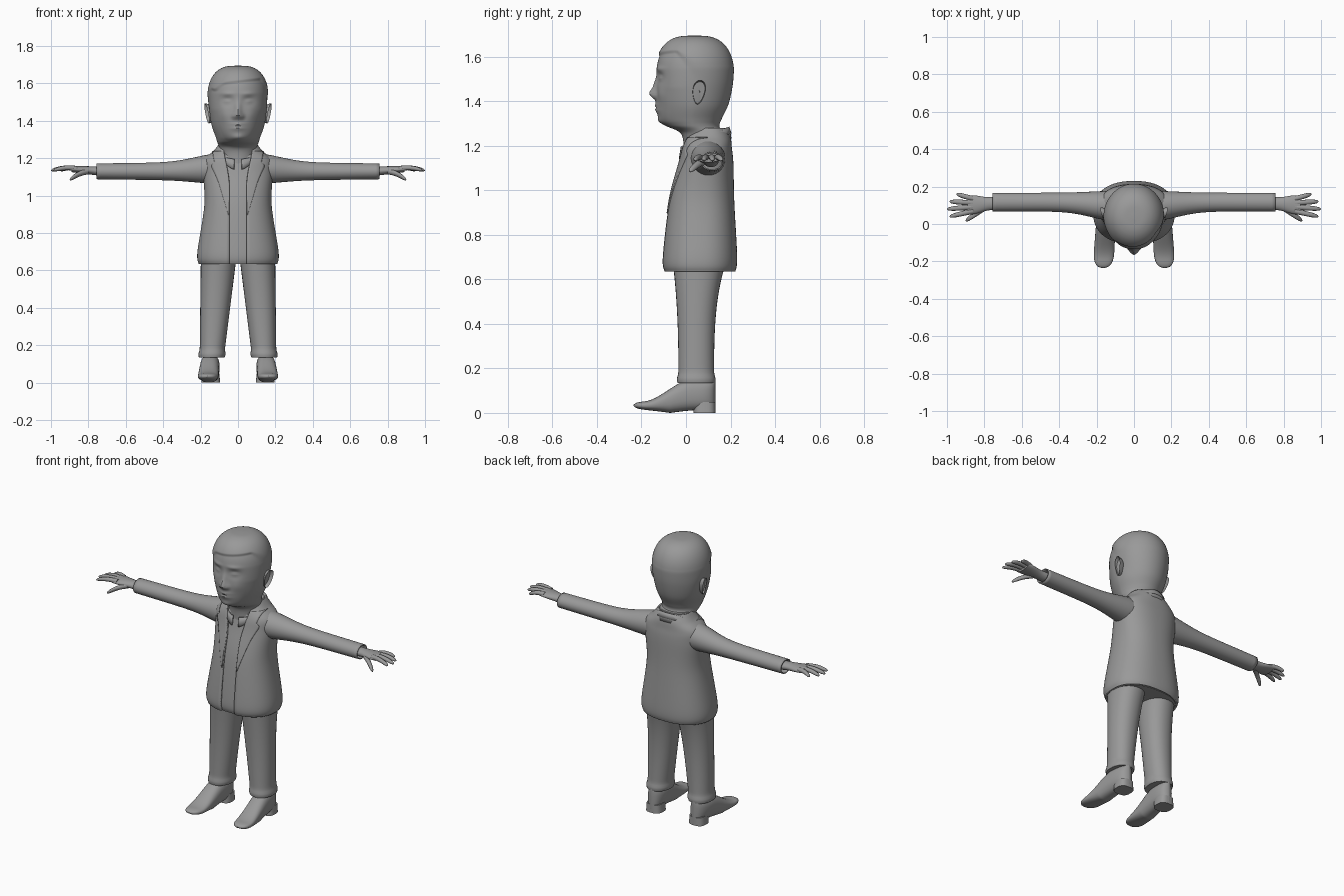
import bpy, bmesh, math
from math import sin, cos, pi, exp

cube = bpy.data.objects.get("Cube")
if cube:
    bpy.data.objects.remove(cube, do_unlink=True)

grey = bpy.data.materials.new("plain_grey")
grey.use_nodes = True
grey.diffuse_color = (.32, .32, .32, 1)
grey.node_tree.nodes["Principled BSDF"].inputs["Base Color"].default_value = grey.diffuse_color


def finish(name, bm, mirror=False, thickness=0, offset=-1):
    """Turn the bmesh into a smooth, optionally thickened and mirrored object."""
    bmesh.ops.recalc_face_normals(bm, faces=bm.faces)
    mesh = bpy.data.meshes.new(name)
    bm.to_mesh(mesh)
    bm.free()
    mesh.materials.append(grey)
    part = bpy.data.objects.new(name, mesh)
    bpy.context.collection.objects.link(part)
    if thickness:
        solid = part.modifiers.new("thickness", "SOLIDIFY")
        solid.thickness, solid.offset = thickness, offset
    if mirror:
        part.modifiers.new("mirror", "MIRROR").use_mirror_merge = False
    bpy.ops.object.select_all(action="DESELECT")
    part.select_set(True)
    bpy.context.view_layer.objects.active = part
    bpy.ops.object.shade_smooth_by_angle(angle=pi / 4)


def clamp(value):
    return max(0, min(1, value))


def ease(value):
    t = clamp(value)
    return t * t * (3 - 2 * t)


def smooth(rows, steps):
    """Catmull-Rom resampling of a list of tuples."""
    out = []
    last = len(rows) - 1
    for i in range(last):
        before, start, end, after = (rows[max(0, min(last, i + k))] for k in (-1, 0, 1, 2))
        for step in range(steps):
            t = step / steps
            out.append(tuple(q + t / 2 * (r - p + t * (2 * p - 5 * q + 4 * r - s + t * (3 * (q - r) + s - p)))
                             for p, q, r, s in zip(before, start, end, after)))
    return out + [rows[-1]]


def by_rule(start, end, count, rule):
    """Sections whose centre and radii follow a rule along an axis."""
    places = [start + (end - start) * i / count for i in range(count + 1)]
    return [(place, *rule(place)) for place in places]


def grid(bm, rows, closed=False, caps=True):
    verts = [[bm.verts.new(point) for point in row] for row in rows]
    size = len(rows[0])
    for lower, upper in zip(verts, verts[1:]):
        for i in range(size if closed else size - 1):
            j = (i + 1) % size
            bm.faces.new((lower[i], lower[j], upper[j], upper[i]))
    if closed:
        bm.faces.new(verts[0])
        if caps:
            bm.faces.new(verts[-1])


def ring(axis, section, count, boxy=1.0, gap=0.0):
    """Rounded cross-section; a gap leaves its front open."""
    place, mid_u, mid_v, size_u, size_v = section
    points = []
    for i in range(count):
        t = gap + 2 * (pi - gap) * i / (count - 1 if gap else count)
        u = mid_u + size_u * math.copysign(abs(sin(t)) ** boxy, sin(t))
        v = mid_v - size_v * math.copysign(abs(cos(t)) ** boxy, cos(t))
        points.append({"x": (place, u, v), "y": (u, place, v), "z": (u, v, place)}[axis])
    return points


def loft(bm, axis, sections, count=28, boxy=1.0, caps=True):
    grid(bm, [ring(axis, section, count, boxy) for section in sections], True, caps)


# Jacket with an open front, and the shirt body inside: height, centre, half width, half depth
BOXY = .85
torso = smooth([(.635, .062, .21, .16), (.7, .062, .217, .168), (.95, .07, .18, .147), (1.12, .09, .187, .123),
                (1.19, .095, .183, .111), (1.24, .1, .13, .1), (1.28, .1, .1, .08)], 9)


def opening(z):
    return .046 + .035 * ease((z - 1.05) / .25)


rows = []
for z, mid, wide, deep in torso:
    rows.append(ring("z", (z, 0, mid, wide, deep), 72, BOXY, math.asin((opening(z) / wide) ** (1 / BOXY))))
bm = bmesh.new()
grid(bm, rows)
finish("jacket", bm, thickness=.012)
bm = bmesh.new()
loft(bm, "z", [(z, 0, mid, wide - .01, deep - .01) for z, mid, wide, deep in torso], 64, BOXY)
finish("shirt", bm)

# Lapels: thin plates lying on the jacket front, notched near the top
rows = []
for z, mid, wide, deep in torso:
    if .88 < z < 1.24:
        inner = opening(z)
        width = .08 * clamp((z - .88) / .27) - .02 * ease((z - 1.16) / .02)
        xs = [inner + width * k / 8 for k in range(9)]
        rows.append([(x, mid - deep * (1 - (x / wide) ** (2 / BOXY)) ** (BOXY / 2), z) for x in xs])
bm = bmesh.new()
grid(bm, rows)
finish("lapels", bm, True, .009, 0)


# Collars: tilted bands, high at the nape
def collar(name, start, wide, front, back, drop, point):
    rows = [[], [], []]
    for i in range(61):
        t = start + 2 * (pi - start) * i / 60
        tip = point * exp(-8 * (min(t, 2 * pi - t) - start) ** 2)
        for k, row in enumerate(rows):
            flare = 1 + .045 * k
            z = back + (front - back) * (1 + cos(t)) / 2 - k / 2 * (drop + tip)
            row.append((wide * flare * sin(t), .085 - .106 * flare * cos(t), z))
    bm = bmesh.new()
    grid(bm, rows)
    finish(name, bm, thickness=.008, offset=0)


collar("shirt_collar", .18, .106, 1.195, 1.285, .03, .025)
collar("jacket_collar", .95, .118, 1.18, 1.283, .05, 0)


# Sleeves, wide at the shoulder and hollow at the cuff
def sleeve(x):
    shoulder = exp(-((x - .1) / .18) ** 2)
    return .117 - .02 * shoulder, 1.13 + .014 * shoulder, .05 + .03 * shoulder, .052 - .013 * x + .03 * shoulder


bm = bmesh.new()
loft(bm, "x", by_rule(.1, .757, 30, sleeve), caps=False)
finish("sleeves", bm, True, .006)


# Hands: palm, four fanned fingers and a thumb
def palm(x):
    t = (x - .72) / .18
    return .112 - .012 * t, 1.13 + .013 * t, .035 + .016 * ease(1.8 * t - .5), .026 - .01 * t


def finger(bm, base, tip, radius):
    def section(x):
        t = (x - base[0]) / (tip[0] - base[0])
        y, z = (a + (b - a) * t for a, b in zip(base[1:], tip[1:]))
        size = radius * (1.1 - .2 * t) * math.sqrt(max(.01, 1 - t ** 8))
        return y, z + .008 * sin(pi * t), size, size * .9
    loft(bm, "x", by_rule(base[0], tip[0], 20, section), 12)


bm = bmesh.new()
loft(bm, "x", by_rule(.72, .89, 16, palm))
for i in range(4):
    finger(bm, (.86, .135 - .022 * i, 1.145), (1 - .0125 * (i - 2) ** 2, .16 - .04 * i, 1.135), .0135)
finger(bm, (.8, .085, 1.13), (.9, .018, 1.085), .016)
finish("hands", bm, True)


# Trousers, tapering to a slightly flared hem
def trouser(z):
    t = (z - .14) / .58
    flare = .007 * exp(-((z - .15) / .02) ** 2)
    return .14 - .04 * t, .046 + .02 * t ** 4, .065 + .033 * t + flare, .08 + .05 * t ** 3 + flare


bm = bmesh.new()
loft(bm, "z", by_rule(.135, .72, 50, trouser), 32, .92)
finish("trousers", bm, True)


# Shoes: rounded toe, rising instep, low arch and upright heel
def shoe(y):
    t = (y + .236) / .368
    end = math.sqrt(max(.01, 1 - (2 * t - 1) ** 6))
    top = .053 + .097 * ease((t - .12) / .6)
    sole = .014 * abs(cos(3.5 * t))
    return .165 - .022 * t, (top + sole) / 2, (.057 - .008 * t) * end, (top - sole) / 2 * (end if t < .5 else 1)


bm = bmesh.new()
loft(bm, "y", by_rule(-.236, .132, 50, shoe), boxy=.8)
finish("shoes", bm, True)
bm = bmesh.new()
loft(bm, "z", by_rule(0, .05, 1, lambda z: (.145, .083, .05 - .1 * z, .049)), boxy=.7)
finish("shoe_heels", bm, True)

# Head: neck and face sections under a domed crown
skull = [(1.15, .07, .09, .08), (1.25, .07, .1, .09), (1.29, .03, .112, .12), (1.32, .02, .122, .14),
         (1.38, .028, .142, .158), (1.46, .035, .153, .167)]
for k in range(9):
    size = max(.01, cos(k * pi / 16)) ** .7
    skull.append((1.53 + .16 * sin(k * pi / 16), .038, .156 * size, .17 * size))
# Soft features: side offset, height, width, tallness, relief
features = {"nose_tip": (0, 1.432, .022, .022, .028), "nose_bridge": (0, 1.465, .016, .035, .014),
            "nostril": (.022, 1.423, .012, .011, .012), "eye_socket": (.056, 1.505, .032, .022, -.014),
            "eyelid": (.057, 1.502, .021, .011, .013), "eye_slit": (.057, 1.496, .02, .003, -.004),
            "brow": (.056, 1.545, .036, .012, .005), "cheek": (.07, 1.43, .03, .03, .005),
            "mouth": (0, 1.37, .038, .022, .012), "mouth_line": (0, 1.37, .036, .004, -.008),
            "chin": (0, 1.31, .032, .018, .009)}
bm = bmesh.new()
loft(bm, "z", [(z, 0, mid, wide, deep) for z, mid, wide, deep in smooth(skull, 8)], 120)
for v in bm.verts:
    x, y, z = v.co
    # hair stands a little proud of the face, fading in softly at the temples
    temple = max(0, y + .04)
    hairline = 1.6 + .12 * x - 1.5 * temple - .03 * exp(-((x + .12) / .03) ** 2)
    hair = .007 * ease((z - hairline) / (.014 + temple)) * ease((z - 1.28) / .1)
    reach = math.hypot(x, y - .04) + .001
    v.co += hair * type(v.co)((x / reach, (y - .04) / reach, .7))
    if y < .03 and z > 1.25:
        # narrow jaw, then the features
        v.co.x *= 1 - .17 * clamp((1.46 - z) / .16) * clamp((.03 - y) / .1)
        for side, height, wide, tall, relief in features.values():
            bump = exp(-((abs(v.co.x) - side) / wide) ** 2 - ((z - height) / tall) ** 2)
            v.co.y -= relief * bump * clamp((.03 - y) / .05)
finish("head", bm)

# Ears: cupped shells with a rolled rim, leaning out at the top
rows = []
for k in range(9):
    size, out = cos((k - 2) * pi / 13), .02 * sin(k * .8)
    row = []
    for i in range(32):
        u, v = size * sin(i * pi / 16), size * cos(i * pi / 16)
        row.append((.147 + out + .01 * v + .008 * u, .058 + (.028 + .007 * v) * u + .006 * v, 1.44 + .054 * v))
    rows.append(row)
bm = bmesh.new()
grid(bm, rows, True)
finish("ears", bm, True)
